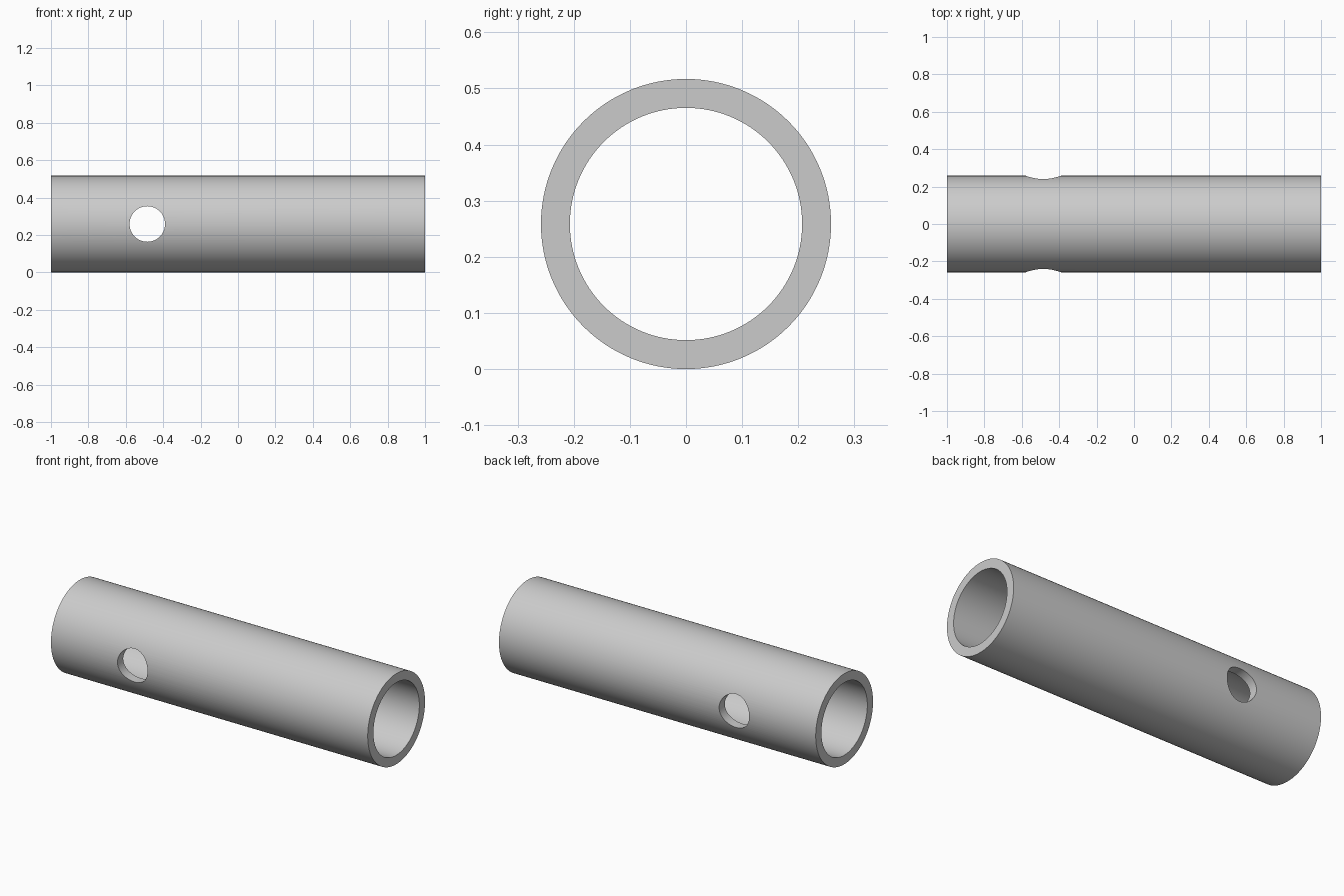
import bpy, bmesh, math
from mathutils import Vector

cube = bpy.data.objects.get("Cube")
if cube:
    bpy.data.objects.remove(cube, do_unlink=True)

LENGTH, OUTER, INNER = 2.0, 0.2585, 0.207
HOLE_X, HOLE_R = -0.485, 0.095

# Plain grey finish
grey = bpy.data.materials.new("grey")
grey.use_nodes = True
colour = (0.6, 0.6, 0.6, 1)
grey.diffuse_color = colour
grey.node_tree.nodes["Principled BSDF"].inputs["Base Color"].default_value = colour

# Tube: a wall section spun around the long axis
bm = bmesh.new()
half = LENGTH / 2
section = [bm.verts.new((x, 0, r)) for x, r in
           ((-half, OUTER), (half, OUTER), (half, INNER), (-half, INNER))]
edges = [bm.edges.new((section[i], section[(i + 1) % 4])) for i in range(4)]
bmesh.ops.spin(bm, geom=section + edges, cent=(0, 0, 0), axis=(1, 0, 0),
               angle=math.tau, steps=128)
bmesh.ops.remove_doubles(bm, verts=bm.verts, dist=1e-5)
bmesh.ops.recalc_face_normals(bm, faces=bm.faces)
mesh = bpy.data.meshes.new("tube")
bm.to_mesh(mesh)
bm.free()
mesh.materials.append(grey)
tube = bpy.data.objects.new("tube", mesh)
tube.location = Vector((0, 0, OUTER))
bpy.context.collection.objects.link(tube)

# Cross hole drilled through both walls, front to back
bpy.ops.mesh.primitive_cylinder_add(vertices=64, radius=HOLE_R, depth=1,
                                    location=(HOLE_X, 0, OUTER),
                                    rotation=(math.pi / 2, 0, 0))
drill = bpy.context.object
drill.name = "hole_cutter"
drill.hide_render = True
drill.data.materials.append(grey)

cut = tube.modifiers.new("cross_hole", "BOOLEAN")
cut.operation = "DIFFERENCE"
cut.solver = "EXACT"
cut.object = drill

bpy.ops.object.select_all(action="DESELECT")
tube.select_set(True)
bpy.context.view_layer.objects.active = tube
bpy.ops.object.modifier_apply(modifier=cut.name)
bpy.data.objects.remove(drill, do_unlink=True)

# Smooth walls with crisp rims
bpy.ops.object.shade_smooth_by_angle(angle=math.radians(30))
